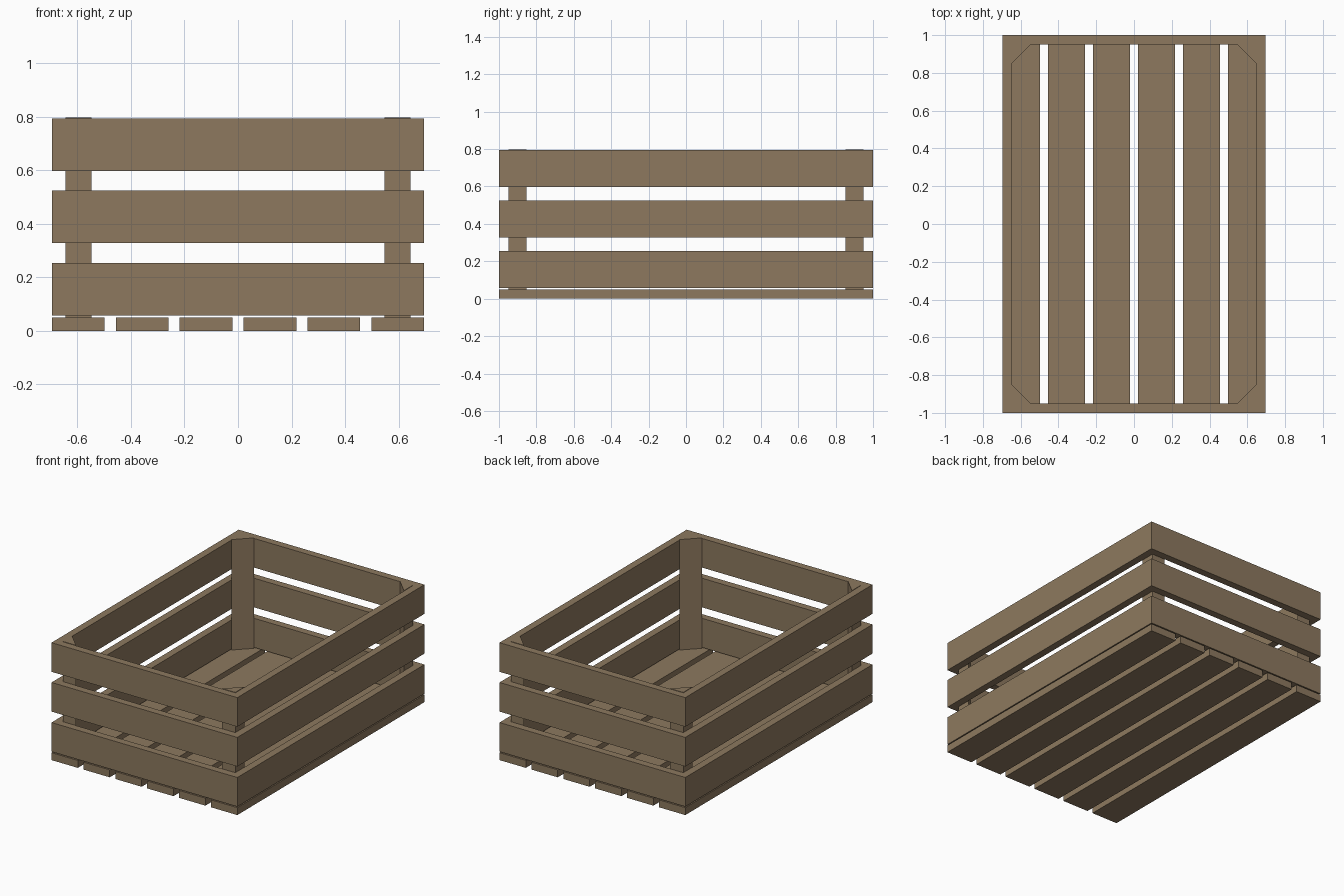
import bpy
import bmesh

# Remove the default cube
cube = bpy.data.objects.get("Cube")
if cube:
    bpy.data.objects.remove(cube, do_unlink=True)

HALF_X, HALF_Y = 0.695, 1.0
THICK = 0.05            # board thickness
BOARD = 0.197           # board width
POST = 0.098            # leg length of the triangular corner posts
INNER_X, INNER_Y = HALF_X - THICK, HALF_Y - THICK

wood = bpy.data.materials.new("brown wood")
wood.use_nodes = True
colour = (0.266, 0.191, 0.114, 1)
wood.diffuse_color = colour
bsdf = next(n for n in wood.node_tree.nodes if n.type == 'BSDF_PRINCIPLED')
bsdf.inputs["Base Color"].default_value = colour


def prism(name, outline, z0, z1):
    """Extrude a flat outline upwards from z0 to z1."""
    bm = bmesh.new()
    face = bm.faces.new([bm.verts.new((x, y, z0)) for x, y in outline])
    top = bmesh.ops.extrude_face_region(bm, geom=[face])["geom"]
    moved = [v for v in top if isinstance(v, bmesh.types.BMVert)]
    bmesh.ops.translate(bm, verts=moved, vec=(0, 0, z1 - z0))
    bmesh.ops.recalc_face_normals(bm, faces=bm.faces)
    mesh = bpy.data.meshes.new(name)
    bm.to_mesh(mesh)
    bm.free()
    mesh.materials.append(wood)
    obj = bpy.data.objects.new(name, mesh)
    bpy.context.collection.objects.link(obj)
    return obj


def board(name, x0, x1, y0, y1, z0, z1):
    return prism(name, [(x0, y0), (x1, y0), (x1, y1), (x0, y1)], z0, z1)


# Floor slats running front to back
SLATS = 6
pitch = (2 * HALF_X - BOARD) / (SLATS - 1)
for i in range(SLATS):
    x = -HALF_X + i * pitch
    board(f"floor_slat_{i + 1}", x, x + BOARD, -HALF_Y, HALF_Y, 0, THICK)

# Three tiers of wall boards; end boards sit between the side boards
for tier, z in (("lower", 0.057), ("middle", 0.328), ("upper", 0.597)):
    top = z + BOARD
    board(f"{tier}_left_board", INNER_X, HALF_X, -HALF_Y, HALF_Y, z, top)
    board(f"{tier}_right_board", -HALF_X, -INNER_X, -HALF_Y, HALF_Y, z, top)
    board(f"{tier}_front_board", -INNER_X, INNER_X, -HALF_Y, -INNER_Y, z, top)
    board(f"{tier}_back_board", -INNER_X, INNER_X, INNER_Y, HALF_Y, z, top)

# Triangular posts in the inside corners
for side, sx in (("left", 1), ("right", -1)):
    for end, sy in (("front", -1), ("back", 1)):
        corner = (sx * INNER_X, sy * INNER_Y)
        along_x = (sx * (INNER_X - POST), sy * INNER_Y)
        along_y = (sx * INNER_X, sy * (INNER_Y - POST))
        prism(f"{end}_{side}_corner_post", [corner, along_x, along_y], THICK, 0.797)
